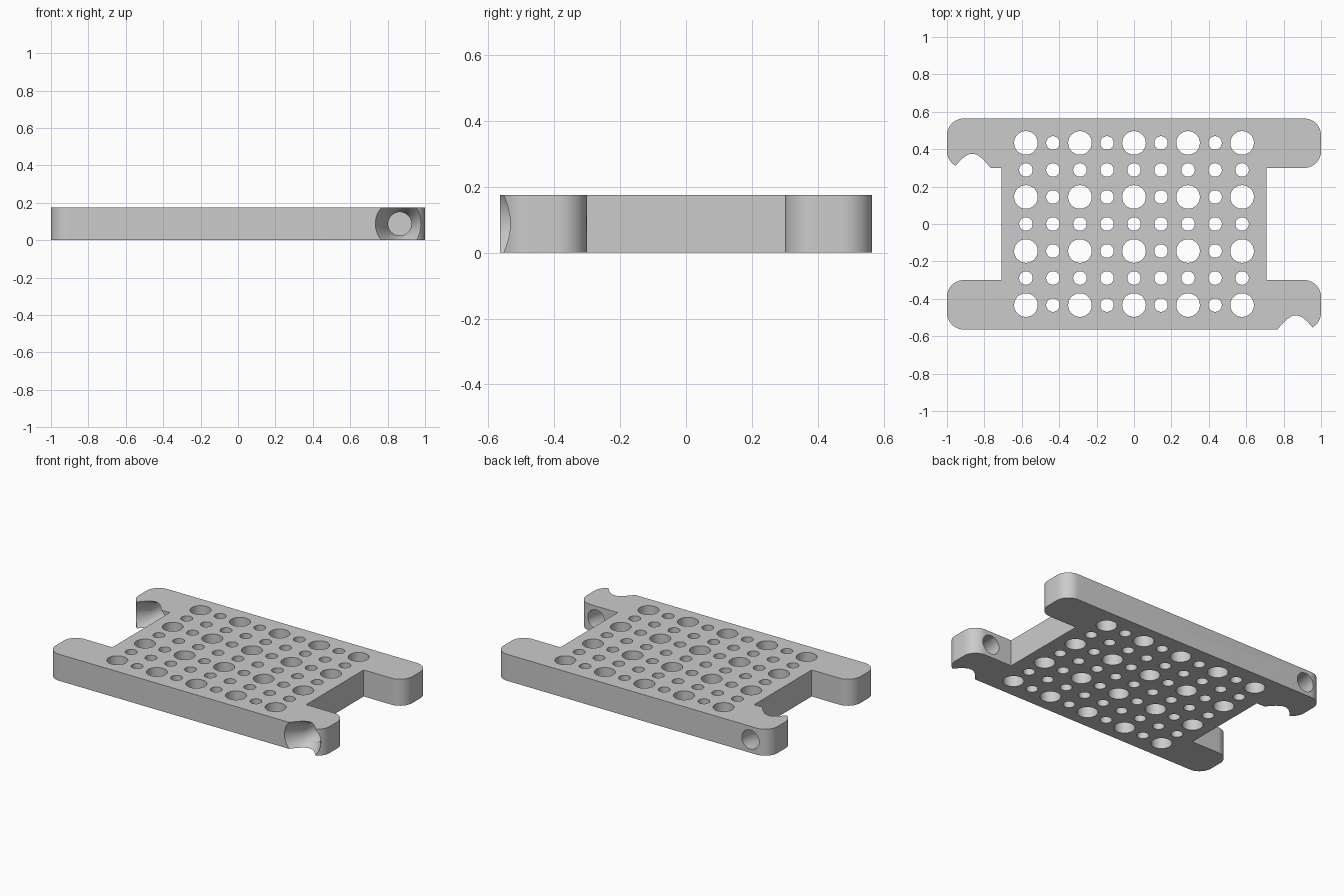
import bpy
import bmesh
from math import cos, sin, pi, radians
from mathutils import Matrix

HALF_X, HALF_Y, HEIGHT = 1.0, 0.564, 0.175
WAIST_X, ARM_Y, ROUND = 0.708, 0.30, 0.09
PITCH, BIG, SMALL = 0.1445, 0.063, 0.036
SCREW_X, SCREW_R, SINK_R, SINK_DEPTH = 0.865, 0.0625, 0.131, 0.119

cube = bpy.data.objects.get("Cube")
if cube:
    bpy.data.objects.remove(cube, do_unlink=True)

grey = bpy.data.materials.new("plain grey")
grey.use_nodes = True
grey.diffuse_color = (0.6, 0.6, 0.6, 1)
grey.node_tree.nodes["Principled BSDF"].inputs["Base Color"].default_value = grey.diffuse_color


def make_object(name, bm):
    bmesh.ops.recalc_face_normals(bm, faces=bm.faces)
    mesh = bpy.data.meshes.new(name)
    bm.to_mesh(mesh)
    bm.free()
    mesh.materials.append(grey)
    obj = bpy.data.objects.new(name, mesh)
    bpy.context.collection.objects.link(obj)
    return obj


def rounded(x, y, start, steps=12):
    """Quarter arc around a corner centre, starting at an angle in degrees."""
    return [(x + ROUND * cos(radians(start + 90 * i / steps)),
             y + ROUND * sin(radians(start + 90 * i / steps))) for i in range(steps + 1)]


def lathe(bm, rings, matrix, sides=48):
    """Closed turned solid; rings are (position along axis, radius)."""
    loops = [[bm.verts.new(matrix @ Matrix.Rotation(2 * pi * k / sides, 4, "Z")
                           @ Matrix.Translation((r, 0, h)).translation)
              for k in range(sides)] for h, r in rings]
    for a, b in zip(loops, loops[1:]):
        for k in range(sides):
            n = (k + 1) % sides
            bm.faces.new((a[k], a[n], b[n], b[k]))
    bm.faces.new(loops[0][::-1])
    bm.faces.new(loops[-1])


# Plate outline: right side with two rounded arms, repeated by a half turn
cx = HALF_X - ROUND
outer, inner = HALF_Y - ROUND, ARM_Y + ROUND
side = (rounded(cx, -outer, -90) + rounded(cx, -inner, 0)
        + [(WAIST_X, -ARM_Y), (WAIST_X, ARM_Y)]
        + rounded(cx, inner, -90) + rounded(cx, outer, 0))
outline = side + [(-x, -y) for x, y in side]

bm = bmesh.new()
base = bm.faces.new([bm.verts.new((x, y, 0)) for x, y in outline])
top = bmesh.ops.extrude_face_region(bm, geom=[base])
bmesh.ops.translate(bm, vec=(0, 0, HEIGHT),
                    verts=[v for v in top["geom"] if isinstance(v, bmesh.types.BMVert)])
plate = make_object("perforated_plate", bm)

# Grid of alternating large and small holes
bm = bmesh.new()
for col in range(-4, 5):
    for row in range(-3, 4):
        r = BIG if col % 2 == 0 and row % 2 else SMALL
        lathe(bm, [(-0.05, r), (HEIGHT + 0.05, r)],
              Matrix.Translation((col * PITCH, row * PITCH, 0)))

# Countersunk screw holes running front to back through two opposite arms
slope = (SINK_R - SCREW_R) / SINK_DEPTH
lead = 0.02
screw = [(-lead, SINK_R + lead * slope), (SINK_DEPTH, SCREW_R), (0.3, SCREW_R)]
for x, y in ((SCREW_X, -HALF_Y), (-SCREW_X, ARM_Y)):
    lathe(bm, screw, Matrix.Translation((x, y, HEIGHT / 2)) @ Matrix.Rotation(-pi / 2, 4, "X"))
cutter = make_object("hole_cutter", bm)
cutter.hide_render = True

# Cut the holes, then drop the helper
cut = plate.modifiers.new("holes", "BOOLEAN")
cut.operation = "DIFFERENCE"
cut.solver = "EXACT"
cut.object = cutter
bpy.ops.object.select_all(action="DESELECT")
plate.select_set(True)
bpy.context.view_layer.objects.active = plate
bpy.ops.object.modifier_apply(modifier=cut.name)
bpy.data.objects.remove(cutter, do_unlink=True)
bpy.ops.object.shade_smooth_by_angle(angle=radians(30))
